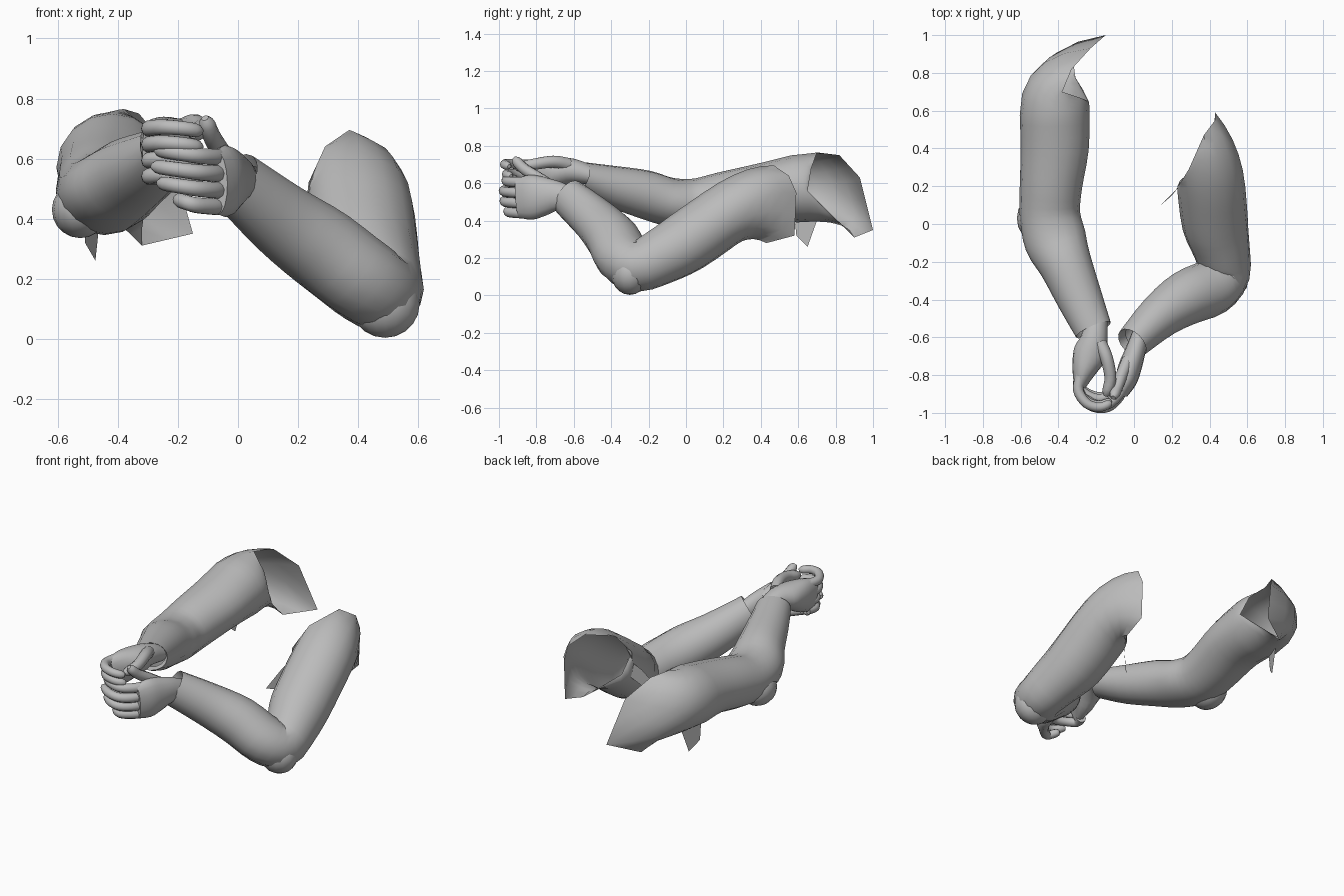
import bpy, bmesh, math
from mathutils import Vector

cube = bpy.data.objects.get("Cube")
if cube:
    bpy.data.objects.remove(cube, do_unlink=True)

grey = bpy.data.materials.new("plain grey")
grey.use_nodes = True
tone = (0.5, 0.5, 0.5, 1)
grey.diffuse_color = tone
grey.node_tree.nodes["Principled BSDF"].inputs["Base Color"].default_value = tone
UP = Vector((0, 0, 1))


def spline(rows, steps):
    """Smoothly resample rows of numbers (Catmull-Rom)."""
    rows = [Vector(row) for row in rows]
    result = []
    for i in range(len(rows) - 1):
        a, b, c = rows[max(i - 1, 0)], rows[i], rows[i + 1]
        d = rows[min(i + 2, len(rows) - 1)]
        for k in range(steps):
            t = k / steps
            result.append(b + (c - a) * (t / 2) + (a * 2 - b * 5 + c * 4 - d) * (t * t / 2)
                          + (b * 3 - a - c * 3 + d) * (t ** 3 / 2))
    return result + [rows[-1]]


def rings_along(rows, sides):
    """Elliptical rings around a path; each row is x, y, z, half width, half height."""
    centres = [Vector(row[:3]) for row in rows]
    rings, tangent = [], None
    for i, row in enumerate(rows):
        tangent = (centres[min(i + 1, len(rows) - 1)] - centres[max(i - 1, 0)]).normalized()
        side = tangent.cross(UP).normalized()
        lift = side.cross(tangent)
        ring = []
        for k in range(sides):
            angle = math.tau * k / sides
            ring.append(centres[i] + side * row[3] * math.cos(angle)
                        + lift * row[4] * math.sin(angle))
        rings.append(ring)
    return rings, tangent


def finish(obj):
    obj.data.materials.append(grey)
    bpy.ops.object.select_all(action="DESELECT")
    obj.select_set(True)
    bpy.context.view_layer.objects.active = obj
    bpy.ops.object.shade_smooth_by_angle(angle=math.radians(50))


def add_mesh(name, bm):
    mesh = bpy.data.meshes.new(name)
    bm.to_mesh(mesh)
    bm.free()
    obj = bpy.data.objects.new(name, mesh)
    bpy.context.collection.objects.link(obj)
    finish(obj)


def skin(name, rings, capped=False):
    """Join rings of points into one smooth surface."""
    bm = bmesh.new()
    loops = [[bm.verts.new(p) for p in ring] for ring in rings]
    count = len(loops[0])
    for low, high in zip(loops, loops[1:]):
        for k in range(count):
            n = (k + 1) % count
            bm.faces.new((low[k], low[n], high[n], high[k]))
    if capped:
        bm.faces.new(loops[0][::-1])
        bm.faces.new(loops[-1])
    bmesh.ops.recalc_face_normals(bm, faces=bm.faces)
    add_mesh(name, bm)


def tag(name, points):
    """Loose scrap of cloth hanging from a hem."""
    bm = bmesh.new()
    bm.faces.new([bm.verts.new(p) for p in points])
    add_mesh(name, bm)


def sleeve(name, rows, hem, fullness):
    """Sleeve from folded cuff to a ragged open shoulder edge."""
    rings, tangent = rings_along(spline(rows, 3), 16)
    # turned-in cuff
    start = Vector(rows[0][:3])
    inward = (Vector(rows[1][:3]) - start).normalized() * 0.04
    rings.insert(0, [start + (p - start) * 0.8 + inward for p in rings[0]])
    # shoulder cloth curves from the last ring out to the hem
    edge = []
    for i, point in enumerate(hem):
        a, b = Vector(point), Vector(hem[(i + 1) % len(hem)])
        edge += [a, (a + b) / 2]
    last = rings[-1]
    for step in range(1, 6):
        t = step / 5
        ring = []
        for p, q in zip(last, edge):
            bend = p + tangent * max((q - p).dot(tangent), 0) * fullness
            ring.append(p * (1 - t) ** 2 + bend * (2 * t * (1 - t)) + q * t * t)
        rings.append(ring)
    skin(name, rings)


def digit(name, path, radius):
    """Rounded finger or thumb along a path."""
    points = spline(path, 4)
    last = len(points) - 1
    rows = []
    for i, p in enumerate(points):
        r = radius * (1 - 0.2 * i / last) * (0.45 if i == last else 0.85 if i == last - 1 else 1)
        rows.append((*p, r, r))
    skin(name, rings_along(rows, 10)[0], True)


def palm(name, rows):
    skin(name, rings_along(spline(rows, 3), 16)[0], True)


def ball(name, centre, size):
    bpy.ops.mesh.primitive_uv_sphere_add(segments=16, ring_count=10, location=centre)
    obj = bpy.context.object
    obj.name = name
    obj.scale = size
    finish(obj)


# right sleeve, cuff to shoulder
sleeve("right_sleeve", [
    (-.215, -.56, .635, .1, .08), (-.285, -.4, .585, .12, .11),
    (-.36, -.22, .54, .14, .13), (-.415, -.09, .5, .165, .13),
    (-.445, .05, .485, .16, .14), (-.44, .2, .51, .165, .15),
    (-.42, .4, .55, .18, .155), (-.42, .58, .57, .185, .18)], [
    (-.24, .65, .56), (-.29, .67, .68), (-.38, .7, .765), (-.33, .82, .75),
    (-.23, .93, .63), (-.15, 1, .35), (-.32, .9, .31), (-.32, .79, .42)], .9)
tag("right_hem_tag", [(-.51, .58, .42), (-.51, .59, .32), (-.475, .65, .26), (-.46, .7, .4)])
ball("right_elbow", (-.525, .03, .43), (.095, .12, .095))

# left sleeve, cuff to shoulder
sleeve("left_sleeve", [
    (-.01, -.63, .525, .09, .105), (.14, -.485, .4, .12, .125),
    (.28, -.39, .3, .145, .14), (.41, -.335, .2, .15, .14),
    (.48, -.26, .155, .135, .135), (.465, -.14, .205, .15, .15),
    (.43, 0, .285, .175, .165), (.41, .18, .41, .18, .165)], [
    (.43, .59, .55), (.43, .55, .64), (.37, .47, .695), (.29, .29, .64),
    (.235, .2, .52), (.27, .25, .39), (.41, .43, .28), (.43, .58, .32)], .68)
tag("left_hem_tag", [(.25, .22, .48), (.2, .15, .4), (.13, .09, .28),
                     (.17, .13, .27), (.24, .2, .36)])
ball("left_elbow", (.49, -.3, .115), (.115, .1, .112))

# right hand, curled round towards the left one
palm("right_palm", [
    (-.2, -.5, .64, .06, .05), (-.21, -.6, .665, .07, .065),
    (-.23, -.68, .66, .09, .08), (-.26, -.76, .64, .07, .1),
    (-.285, -.85, .62, .035, .1)])
for i, finger in enumerate(("index", "middle", "ring", "little")):
    z = .7 - .053 * i
    tuck = (0, .01, .045, .055)[i]
    digit("right_" + finger + "_finger", [
        (-.28, -.8, z), (-.295, -.88 + tuck / 2, z), (-.25, -.95 + tuck, z + .005),
        (-.18, -.97 + tuck, z), (-.12, -.945 + tuck, z - .01)], .029)
digit("right_thumb", [
    (-.18, -.63, .7), (-.145, -.71, .715), (-.125, -.82, .7), (-.15, -.91, .68)], .036)

# left hand, fingers folded over the right one
palm("left_palm", [
    (.035, -.58, .5, .045, .06), (.005, -.68, .53, .055, .078),
    (-.022, -.76, .53, .062, .105), (-.042, -.83, .525, .057, .12),
    (-.068, -.9, .52, .035, .105)])
for i, finger in enumerate(("index", "middle", "ring", "little")):
    z = .605 - .055 * i
    reach = (0, .01, -.01, -.07)[i]
    pull = (.01, -.004, 0, .02)[i]
    digit("left_" + finger + "_finger", [
        (-.045, -.83, z), (-.08, -.91 + pull, z), (-.14, -.965 + pull, z + .005),
        (-.21 - reach / 2, -.965 + pull, z + .015),
        (-.275 - reach, -.92 + pull, z + .025)], .03)
digit("left_thumb", [
    (-.03, -.72, .58), (-.065, -.8, .635), (-.09, -.87, .68), (-.11, -.92, .735)], .034)
